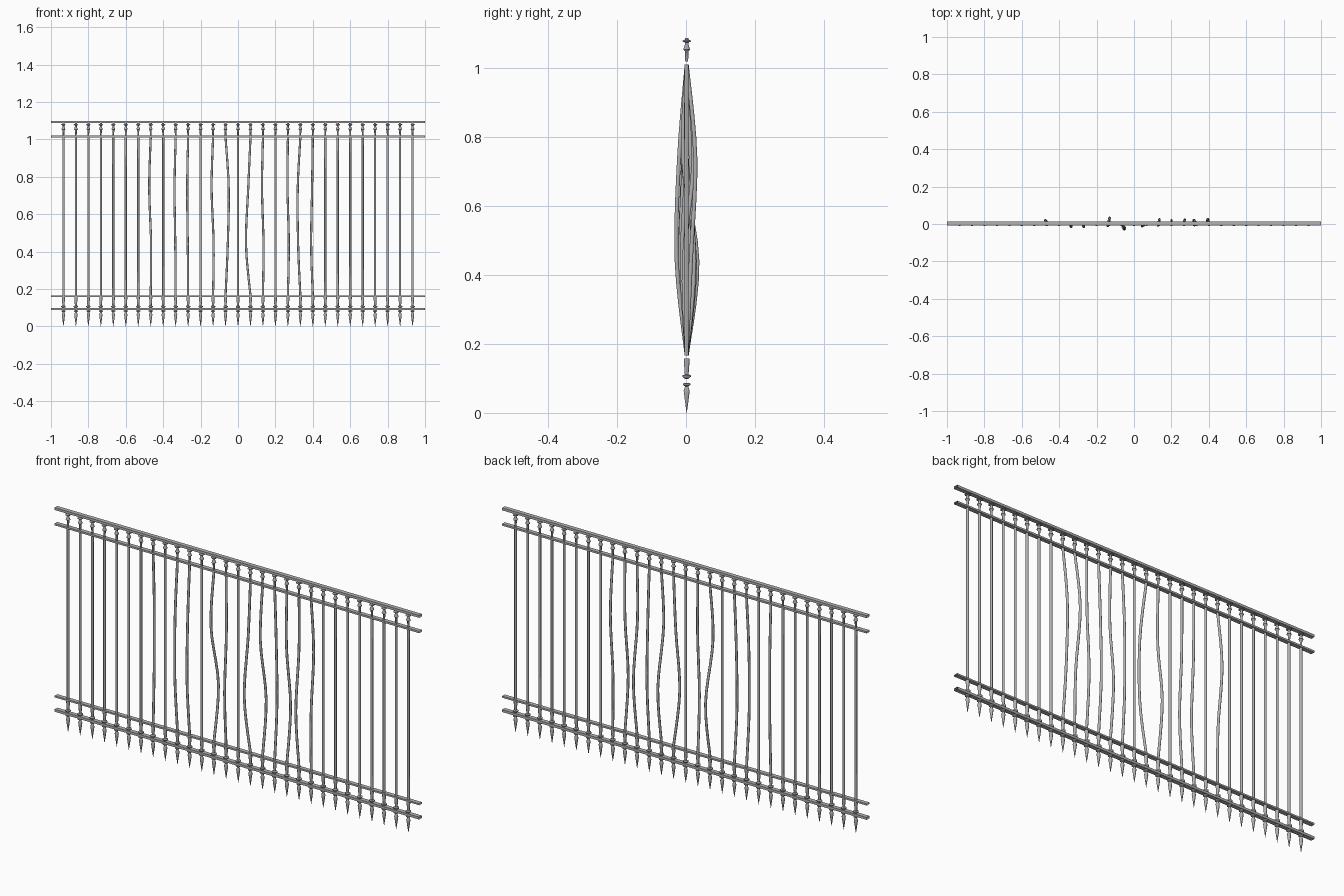
import bpy, bmesh, math
from mathutils import Vector

cube = bpy.data.objects.get("Cube")
if cube:
    bpy.data.objects.remove(cube)

metal = bpy.data.materials.new("grey_metal")
metal.use_nodes = True
grey = (0.45, 0.45, 0.45, 1)
metal.diffuse_color = grey
metal.node_tree.nodes["Principled BSDF"].inputs["Base Color"].default_value = grey

SIDES = 8
CENTRE_Y = 0.002
SPACING = 1 / 15
HALF_COUNT = 14
BAR_BOTTOM, BAR_TOP = 0.166, 1.011


def finish(bm, name):
    bmesh.ops.recalc_face_normals(bm, faces=bm.faces)
    mesh = bpy.data.meshes.new(name)
    bm.to_mesh(mesh)
    bm.free()
    mesh.materials.append(metal)
    obj = bpy.data.objects.new(name, mesh)
    obj.location.y = CENTRE_Y
    bpy.context.collection.objects.link(obj)
    bpy.ops.object.select_all(action='DESELECT')
    obj.select_set(True)
    bpy.context.view_layer.objects.active = obj
    bpy.ops.object.shade_smooth_by_angle(angle=math.radians(50))


def loft(bm, rings):
    """Skin round rings given as (centre, radius), capped at both ends."""
    loops = []
    for centre, r in rings:
        loops.append([bm.verts.new(centre + Vector((
            r * math.cos(math.tau * (i + 0.5) / SIDES),
            r * math.sin(math.tau * (i + 0.5) / SIDES), 0))) for i in range(SIDES)])
    for a, b in zip(loops, loops[1:]):
        for i in range(SIDES):
            j = (i + 1) % SIDES
            bm.faces.new((a[i], a[j], b[j], b[i]))
    bm.faces.new(loops[0][::-1])
    bm.faces.new(loops[-1])


def turned(bm, x, profile):
    loft(bm, [(Vector((x, 0, z)), r) for r, z in profile])


def smooth_path(points, steps=5):
    """Catmull-Rom samples through the points."""
    p = [points[0]] + points + [points[-1]]
    out = []
    for a, b, c, d in zip(p, p[1:], p[2:], p[3:]):
        for s in range(steps):
            t = s / steps
            out.append(b + (c - a) * t / 2
                       + (a * 2 - b * 5 + c * 4 - d) * t ** 2 / 2
                       + (b * 3 - a - c * 3 + d) * t ** 3 / 2)
    return out + [points[-1]]


# Rails: open-ended box tubes
def rail(name, z, thickness, depth=0.021):
    bm = bmesh.new()
    bmesh.ops.create_cube(bm, size=1)
    bmesh.ops.scale(bm, vec=(2, depth, thickness), verts=bm.verts)
    bmesh.ops.translate(bm, vec=(0, 0, z), verts=bm.verts)
    bm.normal_update()
    ends = [f for f in bm.faces if abs(f.normal.x) > 0.9]
    bmesh.ops.delete(bm, geom=ends, context='FACES_ONLY')
    finish(bm, name)


rail("top_rail", 1.093, 0.012)
rail("upper_rail", 1.0155, 0.009)
rail("lower_rail", 0.162, 0.008)
rail("bottom_rail", 0.093, 0.012)

# Bent bars: sideways and depth offsets at a low and a high point
bends = {
    -7: ((0.002, 0.005), (-0.008, 0.02)),
    -5: ((-0.002, -0.018), (-0.006, -0.01)),
    -4: ((-0.002, -0.018), (-0.005, -0.008)),
    -2: ((0.003, 0.031), (-0.008, -0.012)),
    -1: ((0.012, -0.029), (0.017, -0.022)),
    1: ((-0.024, -0.014), (-0.012, 0)),
    2: ((0.003, 0.024), (-0.005, -0.01)),
    3: ((0, 0.018), (0, 0.012)),
    4: ((0.005, 0.022), (-0.002, 0)),
    5: ((-0.012, -0.008), (-0.014, 0.02)),
    6: ((-0.009, 0.012), (-0.004, 0.025)),
}

# Turned decorations as (radius, height)
crown = [(0.0045, 1.02), (0.006, 1.05), (0.011, 1.054), (0.005, 1.07),
         (0.006, 1.075), (0.013, 1.077), (0.013, 1.08), (0.006, 1.083), (0.006, 1.087)]
collar = [(0.009, 0.158), (0.009, 0.15), (0.006, 0.112), (0.013, 0.109),
          (0.013, 0.105), (0.006, 0.099)]
spike = [(0.006, 0.087), (0.012, 0.085), (0.012, 0.081), (0.005, 0.077),
         (0.0095, 0.064), (0.007, 0.045), (0.0004, 0)]

bars, crowns, collars, spikes = (bmesh.new() for _ in range(4))
for i in range(-HALF_COUNT, HALF_COUNT + 1):
    x = i * SPACING
    path = [Vector((x, 0, BAR_BOTTOM)), Vector((x, 0, BAR_TOP))]
    if i in bends:
        low, high = bends[i]
        path.insert(1, Vector((x + low[0], low[1], 0.44)))
        path.insert(2, Vector((x + high[0], high[1], 0.74)))
        path = smooth_path(path)
    loft(bars, [(p, 0.0063) for p in path])
    turned(crowns, x, crown)
    turned(collars, x, collar)
    turned(spikes, x, spike)

finish(bars, "bars")
finish(crowns, "top_finials")
finish(collars, "lower_collars")
finish(spikes, "bottom_spikes")
